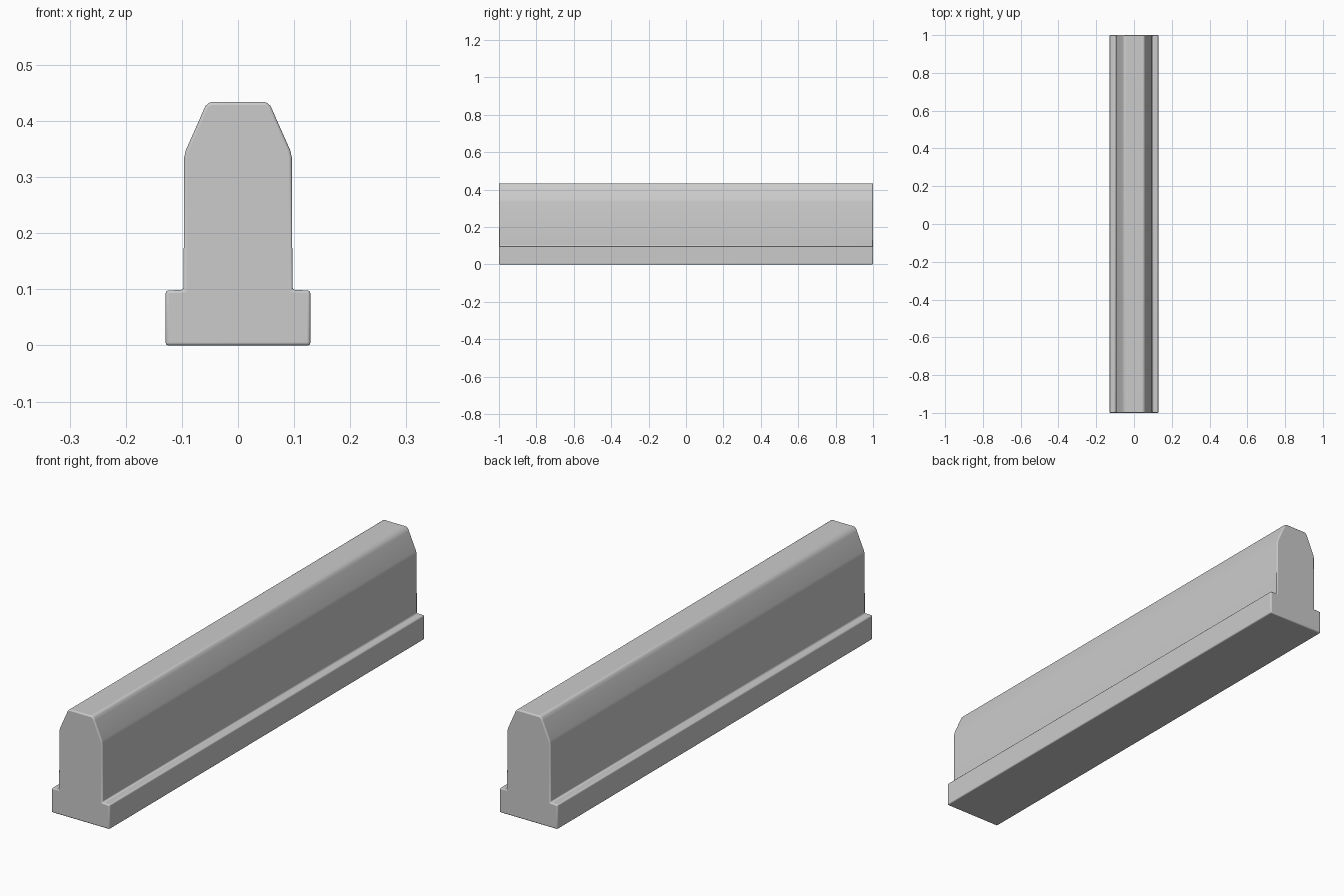
import bpy, bmesh

if "Cube" in bpy.data.objects:
    bpy.data.objects.remove(bpy.data.objects["Cube"])

LENGTH = 2.0


def extrude_profile(name, half, bevel):
    """Mirror a right-hand (x, z) profile and sweep it along y."""
    outline = half + [(-x, z) for x, z in reversed(half)]
    bm = bmesh.new()
    face = bm.faces.new([bm.verts.new((x, -LENGTH / 2, z)) for x, z in outline])
    swept = bmesh.ops.extrude_face_region(bm, geom=[face])
    verts = [v for v in swept["geom"] if isinstance(v, bmesh.types.BMVert)]
    bmesh.ops.translate(bm, verts=verts, vec=(0, LENGTH, 0))
    bmesh.ops.recalc_face_normals(bm, faces=bm.faces)
    mesh = bpy.data.meshes.new(name)
    bm.to_mesh(mesh)
    bm.free()
    obj = bpy.data.objects.new(name, mesh)
    bpy.context.collection.objects.link(obj)

    # Softly worn edges
    mod = obj.modifiers.new("soft_edges", "BEVEL")
    mod.width = bevel
    mod.segments = 3
    mod.limit_method = "ANGLE"
    mod.angle_limit = 0.6

    bpy.ops.object.select_all(action="DESELECT")
    obj.select_set(True)
    bpy.context.view_layer.objects.active = obj
    bpy.ops.object.shade_smooth_by_angle(angle=0.6)
    return obj


# Barrier: wide footing, upright wall and chamfered cap in one cross-section
extrude_profile("barrier", [
    (0.129, 0.0), (0.129, 0.098), (0.097, 0.099),
    (0.096, 0.335), (0.093, 0.348), (0.062, 0.418),
    (0.058, 0.427), (0.050, 0.434),
], 0.005)
